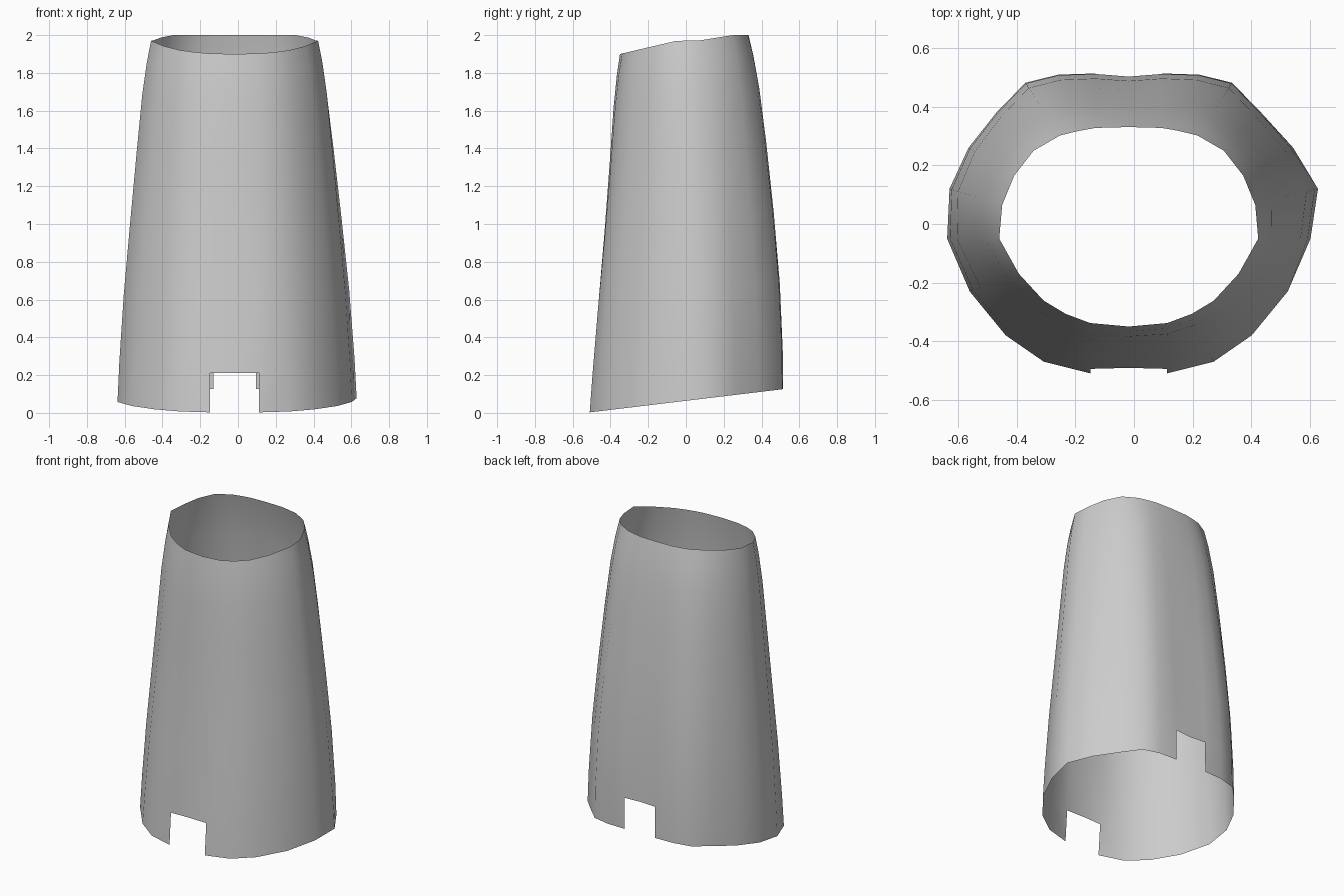
import bpy
import bmesh
from math import exp

cube = bpy.data.objects.get("Cube")
if cube:
    bpy.data.objects.remove(cube, do_unlink=True)

AXIS = -0.018  # the sleeve is mirrored about a slightly shifted axis

# Half outlines from front notch to back notch: distance from the axis, y
HEM = [(.13, -.51), (.29, -.47), (.42, -.38), (.543, -.23), (.62, -.05), (.612, .12),
       (.547, .26), (.452, .38), (.353, .482), (.24, .51), (.113, .514)]
RIM = [(.132, -.338), (.215, -.307), (.29, -.262), (.375, -.17), (.442, -.05), (.432, .065),
       (.391, .165), (.325, .25), (.235, .302), (.17, .318), (.113, .328)]

# Fraction of the height, taper from hem to rim
RINGS = [(0, 0), (.11, .05), (.3, .18), (.5, .37), (.7, .57), (.85, .73), (.94, .87), (1, 1)]


def full_loop(half, front, back):
    """Mirror a half outline and add the middle front and back points."""
    side_a = [(AXIS - d, y) for d, y in half]
    side_b = [(AXIS + d, y) for d, y in reversed(half)]
    return [(AXIS, front)] + side_a + [(AXIS, back)] + side_b


def hem_height(y):
    return .064 + .12 * y


def rim_height(y):
    slope = min(1.97, 1.9 + .233 * (y + .35))
    return slope + min(.03, max(0, .16 * (y - .06)))


def column(low, high):
    """Points up one column of the sleeve wall."""
    z0, z1 = hem_height(low[1]), rim_height(high[1])
    points = []
    for t, taper in RINGS:
        s = taper - .8 * low[1] * t * (1 - t)
        x = low[0] + (high[0] - low[0]) * s
        y = low[1] + (high[1] - low[1]) * s
        if x > 0:  # slight bulge on one side
            x += .04 * (1 - t) * exp(-((low[1] - .16) / .1) ** 2)
        points.append((x, y, z0 + (z1 - z0) * t))
    return points


# Tapered open sleeve with a notch at front and back
bm = bmesh.new()
columns = [[bm.verts.new(p) for p in column(a, b)]
           for a, b in zip(full_loop(HEM, -.505, .505), full_loop(RIM, -.35, .331))]
count = len(columns)
notch = {0, count - 1, count // 2 - 1, count // 2}
for i in range(count):
    a, b = columns[i], columns[(i + 1) % count]
    for k in range(len(RINGS) - 1):
        if k == 0 and i in notch:
            continue
        bm.faces.new((b[k], a[k], a[k + 1], b[k + 1]))
loose = [v for v in bm.verts if not v.link_faces]
bmesh.ops.delete(bm, geom=loose, context='VERTS')
for face in bm.faces:
    face.smooth = True

mesh = bpy.data.meshes.new("tapered_sleeve")
bm.to_mesh(mesh)
bm.free()
sleeve = bpy.data.objects.new("tapered_sleeve", mesh)
bpy.context.collection.objects.link(sleeve)

# Plain grey finish
grey = bpy.data.materials.new("light_grey")
grey.use_nodes = True
grey.diffuse_color = (.6, .6, .6, 1)
grey.node_tree.nodes["Principled BSDF"].inputs["Base Color"].default_value = (.6, .6, .6, 1)
mesh.materials.append(grey)
